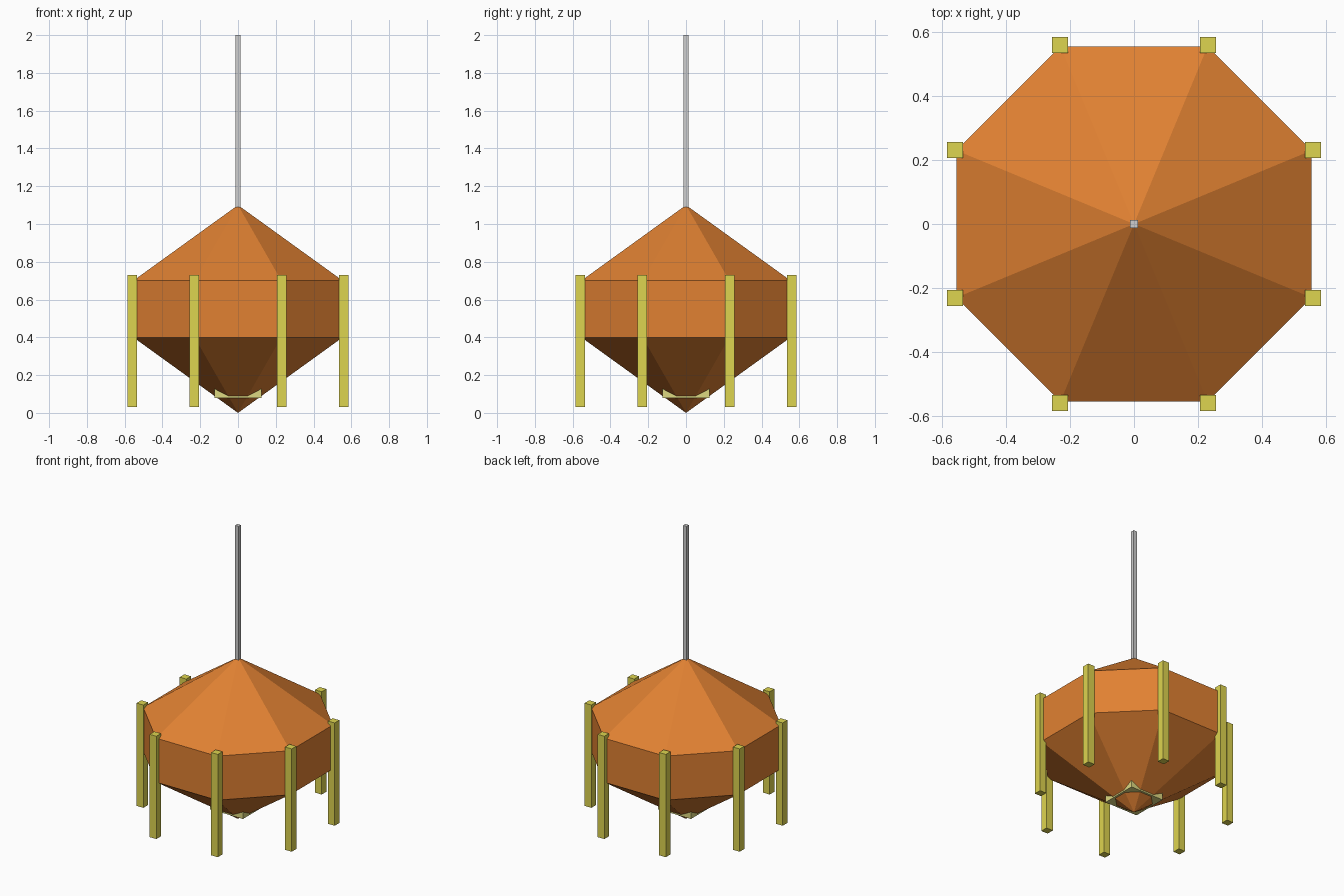
import bpy
import bmesh
import math

cube = bpy.data.objects.get("Cube")
if cube:
    bpy.data.objects.remove(cube, do_unlink=True)


def make_material(name, rgb):
    mat = bpy.data.materials.new(name)
    mat.use_nodes = True
    color = (*rgb, 1.0)
    mat.diffuse_color = color
    mat.node_tree.nodes["Principled BSDF"].inputs["Base Color"].default_value = color
    return mat


def finish(name, bm, mat):
    bmesh.ops.recalc_face_normals(bm, faces=bm.faces)
    mesh = bpy.data.meshes.new(name)
    bm.to_mesh(mesh)
    bm.free()
    mesh.materials.append(mat)
    obj = bpy.data.objects.new(name, mesh)
    bpy.context.collection.objects.link(obj)
    return obj


def make_box(name, x, y, width, bottom, top, mat):
    bm = bmesh.new()
    bmesh.ops.create_cube(bm, size=1)
    bmesh.ops.scale(bm, vec=(width, width, top - bottom), verts=bm.verts)
    bmesh.ops.translate(bm, vec=(x, y, (top + bottom) / 2), verts=bm.verts)
    return finish(name, bm, mat)


orange = make_material("orange", (0.75, 0.22, 0.032))
yellow = make_material("mustard yellow", (0.73, 0.66, 0.08))
khaki = make_material("pale khaki", (0.73, 0.69, 0.22))
grey = make_material("light grey", (0.62, 0.62, 0.62))

SIDES = 8
RADIUS = 0.6
angles = [2 * math.pi * (i + 0.5) / SIDES for i in range(SIDES)]

# Eight-sided body: straight walls with a pointed roof and pointed base
bm = bmesh.new()
lower, upper = [
    [bm.verts.new((RADIUS * math.cos(a), RADIUS * math.sin(a), z)) for a in angles]
    for z in (0.4, 0.7)
]
base_tip = bm.verts.new((0, 0, 0))
roof_tip = bm.verts.new((0, 0, 1.1))
for i in range(SIDES):
    j = (i + 1) % SIDES
    bm.faces.new((lower[i], lower[j], upper[j], upper[i]))
    bm.faces.new((upper[i], upper[j], roof_tip))
    bm.faces.new((lower[j], lower[i], base_tip))
finish("body", bm, orange)

# Square posts on every corner of the body
for i, a in enumerate(angles):
    make_box(f"post_{i + 1}", 0.605 * math.cos(a), 0.605 * math.sin(a),
             0.05, 0.03, 0.73, yellow)

# Mast on the roof and square collar around the base tip
make_box("mast", 0, 0, 0.026, 1.06, 2.0, grey)
make_box("base_collar", 0, 0, 0.25, 0.08, 0.13, khaki)
